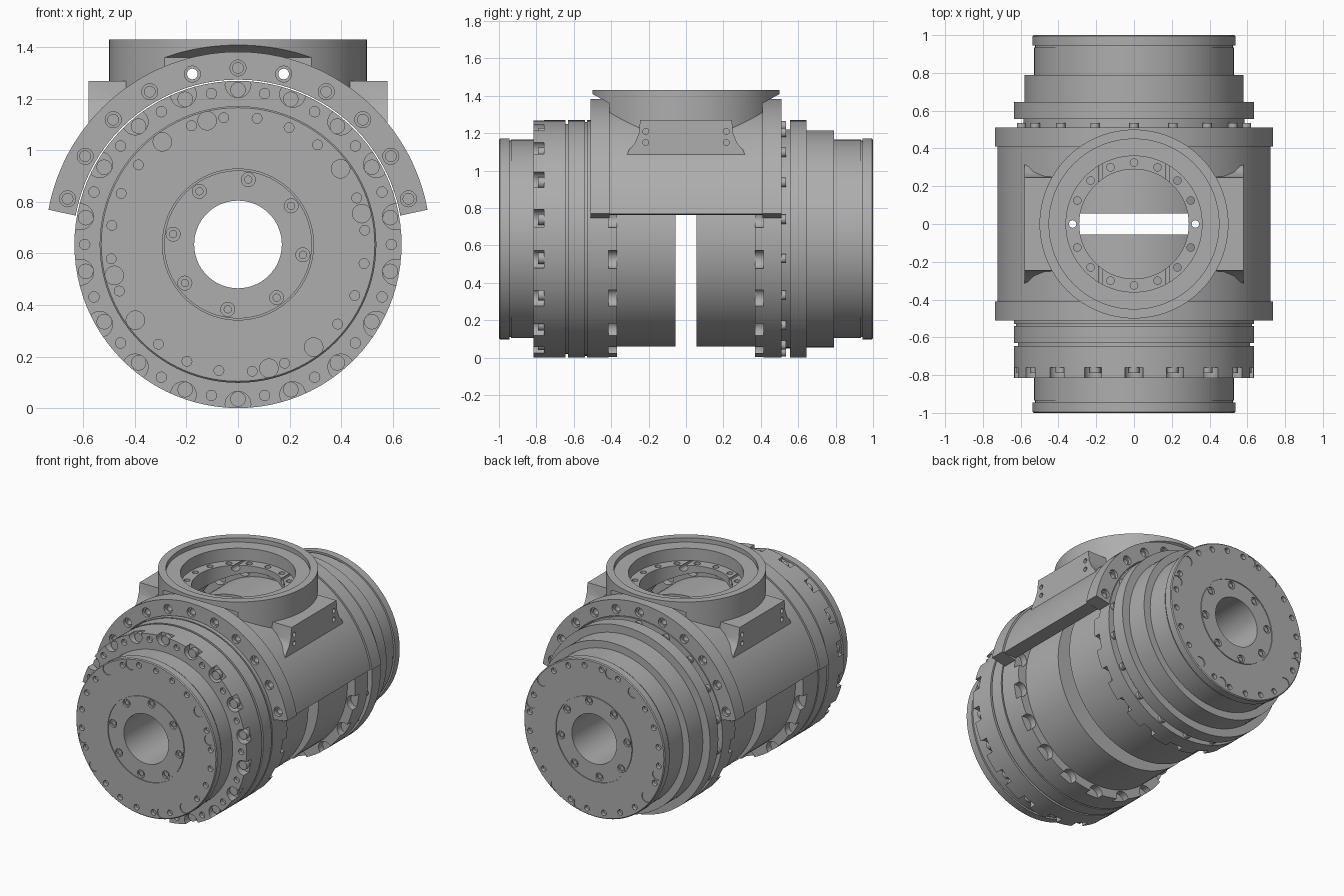
import bpy, bmesh, math
from mathutils import Matrix, Vector

if "Cube" in bpy.data.objects:
    bpy.data.objects.remove(bpy.data.objects["Cube"], do_unlink=True)

C = 0.635          # height of the main axis
R = 0.635          # main ring radius
X, Y, Z = Vector((1, 0, 0)), Vector((0, 1, 0)), Vector((0, 0, 1))

steel = bpy.data.materials.new("steel grey")
steel.use_nodes = True
GREY = (0.42, 0.42, 0.42, 1)
steel.diffuse_color = GREY
steel.node_tree.nodes["Principled BSDF"].inputs["Base Color"].default_value = GREY


def finish(bm, name):
    bmesh.ops.recalc_face_normals(bm, faces=bm.faces)
    me = bpy.data.meshes.new(name)
    bm.to_mesh(me)
    bm.free()
    me.materials.append(steel)
    ob = bpy.data.objects.new(name, me)
    ob.location.z = C
    bpy.context.collection.objects.link(ob)
    return ob


def lathe(name, profile, seg=96):
    """Closed (y, radius) profile turned about the main axis."""
    bm = bmesh.new()
    rings = []
    for i in range(seg):
        a = math.tau * i / seg
        rings.append([bm.verts.new((r * math.sin(a), y, r * math.cos(a))) for y, r in profile])
    n = len(profile)
    for i in range(seg):
        p, q = rings[i], rings[(i + 1) % seg]
        for j in range(n):
            k = (j + 1) % n
            bm.faces.new((p[j], p[k], q[k], q[j]))
    return finish(bm, name)


def prism(name, points, axis, half, centre=0.0):
    """Extrude a 2D outline along x (points are y,z) or y (points are x,z)."""
    bm = bmesh.new()

    def place(p, d):
        return (d, p[0], p[1]) if axis == "x" else (p[0], d, p[1])
    a = [bm.verts.new(place(p, centre - half)) for p in points]
    b = [bm.verts.new(place(p, centre + half)) for p in points]
    bm.faces.new(a)
    bm.faces.new(b)
    for i in range(len(points)):
        j = (i + 1) % len(points)
        bm.faces.new((a[i], a[j], b[j], b[i]))
    return finish(bm, name)


def pins(name, specs, axis, seg=20):
    """Many cylinders in one object: (centre, radius, length)."""
    bm = bmesh.new()
    rot = axis.to_track_quat("Z", "Y").to_matrix().to_4x4()
    for p, r, length in specs:
        bmesh.ops.create_cone(bm, cap_ends=True, segments=seg, radius1=r, radius2=r,
                              depth=length, matrix=Matrix.Translation(p) @ rot)
    return finish(bm, name)


def boolean(ob, other, op="DIFFERENCE"):
    mod = ob.modifiers.new(op.lower(), "BOOLEAN")
    mod.operation, mod.object, mod.solver = op, other, "EXACT"
    bpy.ops.object.select_all(action="DESELECT")
    bpy.context.view_layer.objects.active = ob
    ob.select_set(True)
    bpy.context.view_layer.update()
    bpy.ops.object.modifier_apply(modifier=mod.name)
    bpy.data.objects.remove(other, do_unlink=True)


def smooth(ob):
    bpy.ops.object.select_all(action="DESELECT")
    bpy.context.view_layer.objects.active = ob
    ob.select_set(True)
    bpy.ops.object.shade_smooth_by_angle(angle=math.radians(25))


def polar(deg, r, y):
    """Point at a clock angle from the top, seen from the front."""
    a = math.radians(deg)
    return Vector((r * math.sin(a), y, r * math.cos(a)))


# Profiles of the two drums, measured outward from the middle gap
inner = [(0.055, 0.17), (0.055, 0.575), (0.37, 0.575), (0.37, R)]
front_mid = [(0.53, R), (0.53, 0.625), (0.54, 0.625), (0.54, R), (0.63, R), (0.63, 0.615),
             (0.645, 0.615), (0.645, R), (0.815, R), (0.815, 0.53)]
back_mid = [(0.51, R), (0.51, 0.585), (0.555, 0.585), (0.555, R), (0.645, R), (0.645, 0.58),
            (0.79, 0.58), (0.79, 0.53)]
end = [(0.935, 0.53), (0.935, 0.525), (0.945, 0.525), (0.945, 0.537), (0.994, 0.537), (1, 0.531),
       (1, 0.293), (0.994, 0.293), (0.994, 0.287), (1, 0.287), (1, 0.17)]

for side, label, mid in ((-1, "front", front_mid), (1, "back", back_mid)):
    drum = lathe(label + "_drum", [(side * y, r) for y, r in inner + mid + end])
    # Scalloped pockets round the inner crown, and the outer one at the front
    crowns = [0.39] + ([0.79] if side < 0 else [])
    steps = [20 * k for k in range(18)]
    boolean(drum, pins("pocket_cutter", [(polar(a, 0.62 if y > 0.5 else 0.63, side * y), 0.05, 0.06 if y > 0.5 else 0.05)
                                         for a in steps for y in crowns], Y))
    # End face holes, plugs and socket screws
    holes = [(polar(8.6 + 15 * k, 0.495, side), 0.019, 0.05) for k in range(24) if k % 6 != 3]
    holes += [(polar(9 + 45 * k, 0.255, side), 0.027, 0.03) for k in range(8)]
    holes += [(polar(b + 90 * k, 0.495, side), 0.036, 0.012) for k in range(4) for b in (53.6,)]
    if side < 0:
        holes += [(polar(a + 10, 0.595, -0.815), 0.02, 0.05) for a in steps]
    boolean(drum, pins("hole_cutter", holes, Y))
    boolean(drum, pins("plug_cutter", [(polar(76 + 90 * k, 0.495, side), 0.036, 0.012)
                                       for k in range(4)], Y))
    smooth(drum)
    smooth(pins(label + "_face_screws", [(polar(9 + 45 * k, 0.255, side * 0.985), 0.016, 0.016)
                                         for k in range(8)], Y, 12))
    # Bolt heads sitting in the pockets
    if side < 0:
        bolts = [(polar(a, 0.6, -0.77), 0.03, 0.04) for a in steps]
    else:
        bolts = [(polar(a, 0.604, 0.52), 0.025, 0.03) for a in steps]
    smooth(pins(label + "_pocket_bolts", bolts, Y, 16))


# Saddle housing: arched body, end flanges, round neck and side pads
def arch(name, r, z_out, z_in, half, centre=0.0, seg=64):
    a0, a1 = math.asin((z_out - C) / r), math.asin((z_in - C) / 0.63)
    pts = []
    for i in range(seg + 1):
        a = a0 + (math.pi - 2 * a0) * i / seg
        pts.append((r * math.cos(a), r * math.sin(a)))
    for i in range(seg + 1):
        a = math.pi - a1 - (math.pi - 2 * a1) * i / seg
        pts.append((0.63 * math.cos(a), 0.63 * math.sin(a)))
    return prism(name, pts, "y", half, centre)


housing = arch("saddle_housing", 0.735, 0.768, 0.762, 0.42)
for s in (-1, 1):
    boolean(housing, arch("flange", 0.748, 0.77, 0.745, 0.05, s * 0.46), "UNION")

pad_half = [(0.32, 0.44), (0.305, 0.475), (0.275, 0.51), (0.253, 0.56), (0.245, 0.635)]
pad = prism("side_pads", pad_half + [(-y, z) for y, z in reversed(pad_half)], "x", 0.58)
boolean(housing, pad, "UNION")

neck = pins("neck", [(Z * 0.63, 0.5, 0.33)], Z, 96)
clip = [(0.41, 0.4), (0.41, 0.725), (0.52, 0.785), (0.52, 0.9)]
boolean(neck, prism("neck_clip", clip + [(-y, z) for y, z in reversed(clip)], "x", 0.7), "INTERSECT")
boolean(housing, neck, "UNION")

# Hollow interior, stepped neck bore and ledge holes
boolean(housing, pins("bore_cutter", [(Vector(), 0.64, 1.4)], Y, 96))
for r, low in ((0.45, 0.765), (0.36, 0.68), (0.29, 0.3)):
    boolean(housing, pins("neck_cutter", [(Z * (low + 0.5), r, 1.0)], Z, 72))
ledge = [(Vector((0.325 * math.cos(math.tau * k / 16), 0.325 * math.sin(math.tau * k / 16), 0.6)),
          0.02, 0.3) for k in range(16)]
boolean(housing, pins("ledge_cutter", ledge, Z, 16))

# Flange bolt holes with counterbores
through, sink = [], []
for s in (-1, 1):
    for k in range(-5, 6):
        depth = 0.48 if abs(k) == 1 else 0.09
        through.append((polar(15 * k, 0.685, s * (0.53 - depth / 2)), 0.021, depth))
        sink.append((polar(15 * k, 0.685, s * 0.51), 0.031, 0.04))
boolean(housing, pins("bolt_cutter", through, Y, 16))
boolean(housing, pins("sink_cutter", sink, Y, 20))

# Screw holes in the side pads
boolean(housing, pins("pad_cutter", [(Vector((s * 0.58, y, z)), 0.016, 0.06) for s in (-1, 1)
                                     for y in (-0.215, 0.215) for z in (0.515, 0.575)], X, 12))
smooth(housing)
